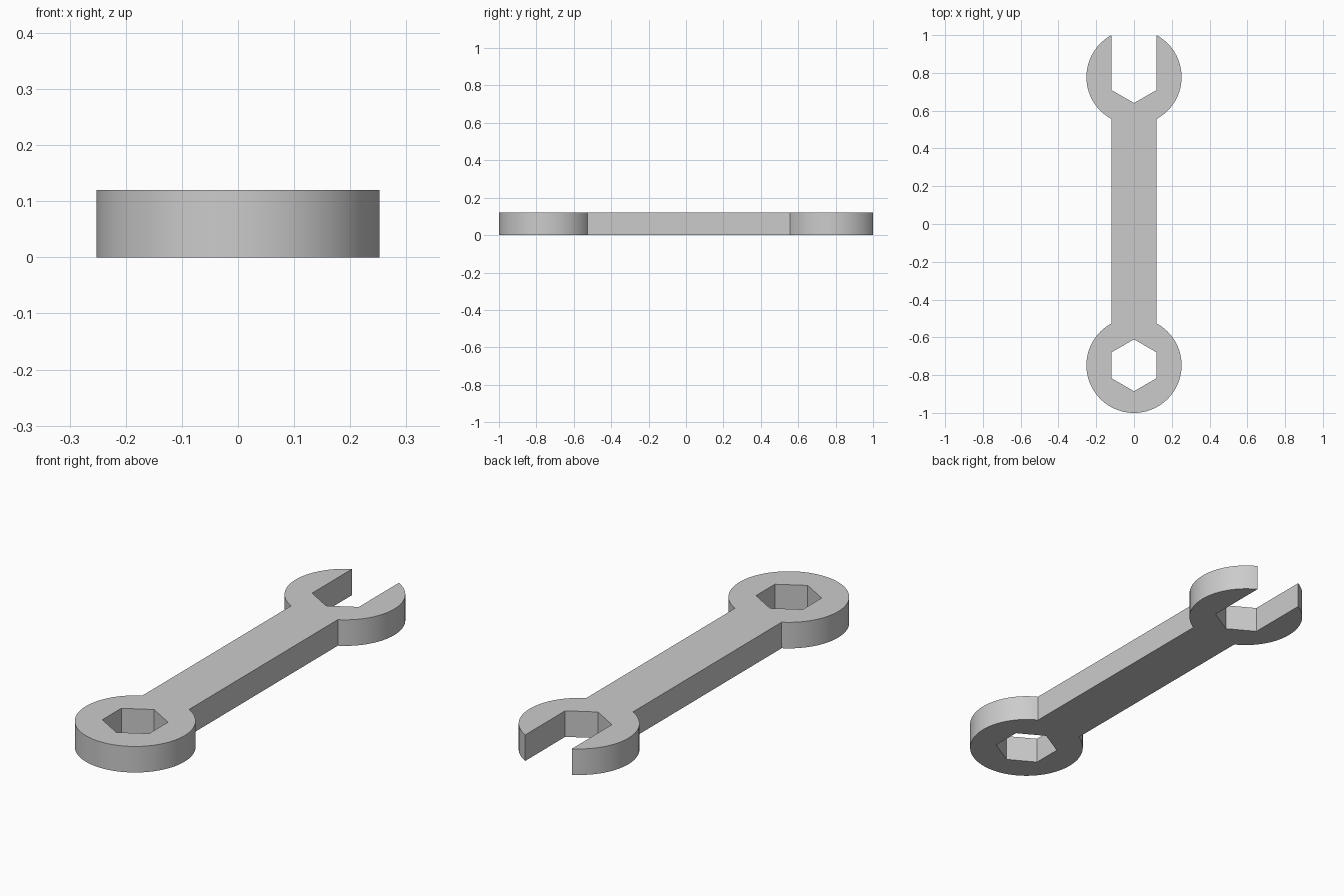
import bpy
import bmesh
from math import sin, cos, pi, asin, sqrt

cube = bpy.data.objects.get("Cube")
if cube:
    bpy.data.objects.remove(cube, do_unlink=True)

RADIUS = 0.252                       # both heads
HALF = 0.119                         # half width of handle, jaw gap and hexagon
HEIGHT = 0.12
REACH = sqrt(RADIUS ** 2 - HALF ** 2)
RING_Y = RADIUS - 1                  # closed head centre
JAW_Y = 1 - REACH                    # open head centre
HEX = HALF / cos(pi / 6)             # hexagon corner radius
JOIN = pi / 2 - asin(HALF / RADIUS)  # angle where the handle meets a head


def arc(cy, radius, start, end, steps):
    angles = [start + (end - start) * i / steps for i in range(steps + 1)]
    return [(radius * cos(a), cy + radius * sin(a)) for a in angles]


# Outer outline: right jaw, hexagonal throat, left jaw, closed head
outline = arc(JAW_Y, RADIUS, -JOIN, JOIN, 28)
outline += arc(JAW_Y, HEX, -pi / 6, -5 * pi / 6, 2)
outline += arc(JAW_Y, RADIUS, pi - JOIN, pi + JOIN, 28)
outline += arc(RING_Y, RADIUS, pi - JOIN, 2 * pi + JOIN, 72)

# Hexagonal hole in the closed head
hole = arc(RING_Y, HEX, pi / 6, 2 * pi + pi / 6, 6)[:-1]

# Fill the flat profile and extrude it
bm = bmesh.new()
edges = []
for loop in (outline, hole):
    verts = [bm.verts.new((x, y, 0)) for x, y in loop]
    edges += [bm.edges.new((v, verts[i - 1])) for i, v in enumerate(verts)]
bmesh.ops.triangle_fill(bm, use_beauty=True, edges=edges)
extruded = bmesh.ops.extrude_face_region(bm, geom=bm.faces[:], use_keep_orig=True)
top = [g for g in extruded["geom"] if isinstance(g, bmesh.types.BMVert)]
bmesh.ops.translate(bm, verts=top, vec=(0, 0, HEIGHT))
bmesh.ops.recalc_face_normals(bm, faces=bm.faces[:])
mesh = bpy.data.meshes.new("wrench_body")
bm.to_mesh(mesh)
bm.free()

wrench = bpy.data.objects.new("wrench_body", mesh)
bpy.context.collection.objects.link(wrench)

# Plain grey metal
grey = bpy.data.materials.new("light grey")
grey.use_nodes = True
colour = (0.6, 0.6, 0.6, 1)
grey.diffuse_color = colour
grey.node_tree.nodes["Principled BSDF"].inputs["Base Color"].default_value = colour
mesh.materials.append(grey)

# Smooth rims with sharp corners
bpy.ops.object.select_all(action="DESELECT")
wrench.select_set(True)
bpy.context.view_layer.objects.active = wrench
bpy.ops.object.shade_smooth_by_angle(angle=pi / 6)
